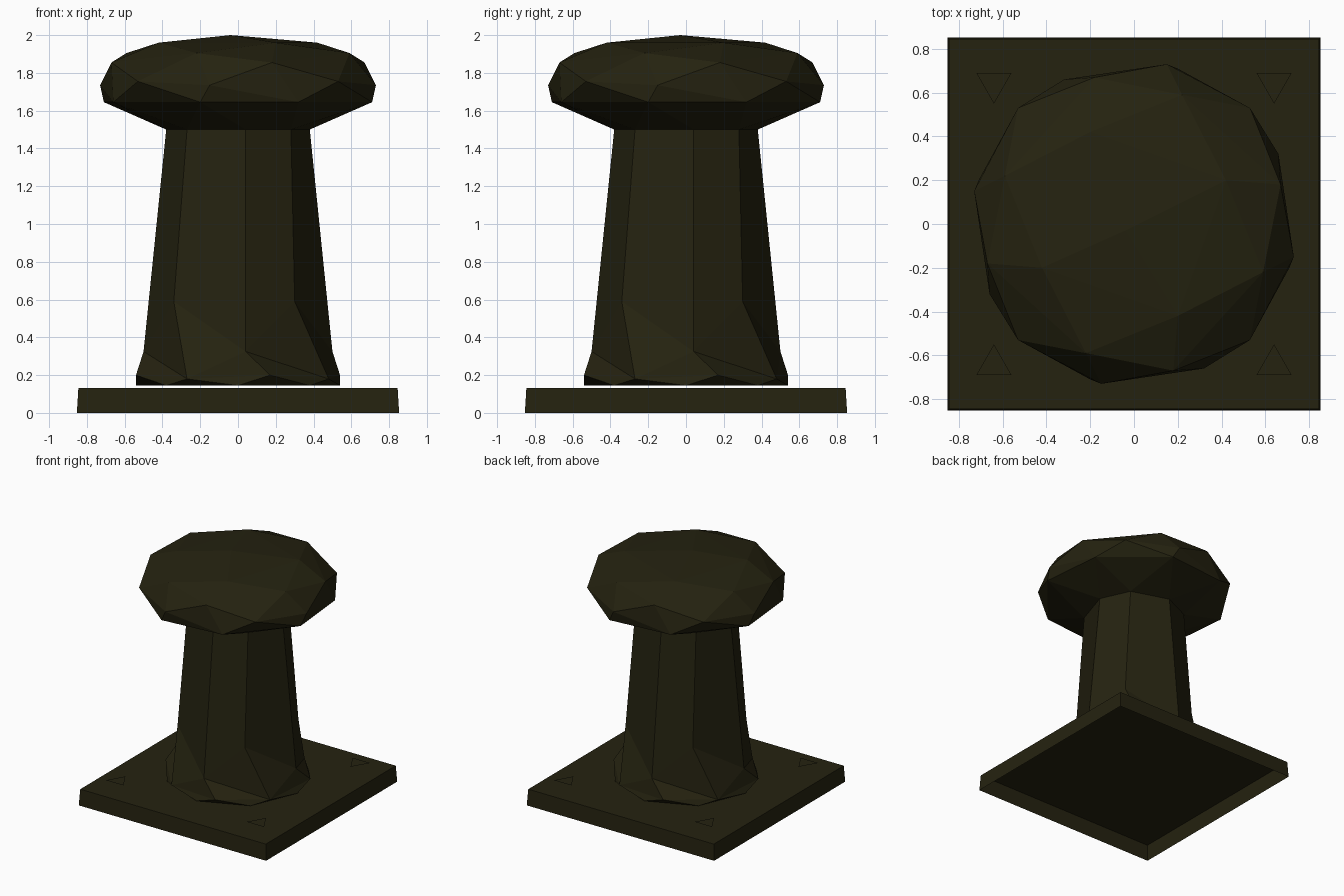
import bpy, bmesh
from mathutils import Matrix, Vector
from math import pi

cube = bpy.data.objects.get("Cube")
if cube:
    bpy.data.objects.remove(cube, do_unlink=True)

# One dark olive iron colour for every part
iron = bpy.data.materials.new("dark_olive_iron")
iron.use_nodes = True
COLOUR = (0.018, 0.016, 0.005, 1)
iron.diffuse_color = COLOUR
shader = iron.node_tree.nodes["Principled BSDF"]
shader.inputs["Base Color"].default_value = COLOUR
shader.inputs["Roughness"].default_value = 0.8


def finish(name, bm):
    mesh = bpy.data.meshes.new(name)
    bm.to_mesh(mesh)
    bm.free()
    mesh.materials.append(iron)
    obj = bpy.data.objects.new(name, mesh)
    bpy.context.collection.objects.link(obj)
    return obj


def orbit(bm, *points):
    """Repeat the points by quarter turns, giving one ring of vertices."""
    ring = []
    for quarter in range(4):
        turn = Matrix.Rotation(quarter * pi / 2, 3, 'Z')
        ring += [bm.verts.new(turn @ Vector(p)) for p in points]
    return ring


RIM = ((0.04, -0.38, 1.5), (0.28, -0.27, 1.5))

# Base plate: slightly tapered box, open underneath
bm = bmesh.new()
bottom = orbit(bm, (0.853, -0.853, 0))
top = orbit(bm, (0.845, -0.845, 0.132))
for i in range(4):
    j = (i + 1) % 4
    bm.faces.new((bottom[i], bottom[j], top[j], top[i]))
bm.faces.new(top)
finish("base_plate", bm)

# Post: eight-sided column with a faceted, flared foot
bm = bmesh.new()
rim = orbit(bm, *RIM)
knee = orbit(bm, (0.04, -0.50, 0.325), (0.30, -0.34, 0.59))
foot = orbit(bm, (-0.27, -0.48, 0.18), (0.17, -0.54, 0.20))
sole = orbit(bm, (0, -0.54, 0.145), (0.38, -0.38, 0.145))
for a in range(0, 8, 2):
    b, c = a + 1, (a + 2) % 8
    faces = [
        (knee[a], knee[b], rim[b], rim[a]),
        (knee[b], knee[c], rim[c], rim[b]),
        (knee[a], foot[a], foot[b]),
        (knee[a], foot[b], foot[c]),
        (knee[a], foot[c], knee[b]),
        (knee[b], foot[c], knee[c]),
        (foot[a], sole[a], foot[b]),
        (foot[b], sole[a], sole[b]),
        (foot[b], sole[b], foot[c]),
        (foot[c], sole[b], sole[c]),
    ]
    for face in faces:
        bm.faces.new(face)
finish("post", bm)

# Head: faceted mushroom cap wrapped around its rings
bm = bmesh.new()
orbit(bm, *RIM)
orbit(bm, (-0.20, -0.71, 1.645), (0.32, -0.66, 1.645))
orbit(bm, (-0.15, -0.73, 1.735), (0.53, -0.53, 1.755))
orbit(bm, (0.18, -0.67, 1.855), (-0.22, -0.59, 1.905))
orbit(bm, (0.20, -0.42, 1.96))
bm.verts.new((-0.04, -0.03, 2.0))
bmesh.ops.convex_hull(bm, input=bm.verts[:])
under = [f for f in bm.faces if f.calc_center_median().z < 1.51]
bmesh.ops.delete(bm, geom=under, context='FACES')
bmesh.ops.recalc_face_normals(bm, faces=bm.faces[:])
finish("mushroom_head", bm)

# Bolts: small flat triangles just above the plate corners
for x_side, side in ((1, "left"), (-1, "right")):
    for y_side, end in ((-1, "front"), (1, "back")):
        bm = bmesh.new()
        corners = ((-0.08, 0.69), (0, 0.55), (0.08, 0.69))
        face = bm.faces.new([
            bm.verts.new((x_side * 0.64 + dx, y_side * y, 0.18))
            for dx, y in corners])
        face.normal_update()
        if face.normal.z < 0:
            face.normal_flip()
        finish(f"bolt_{end}_{side}", bm)
